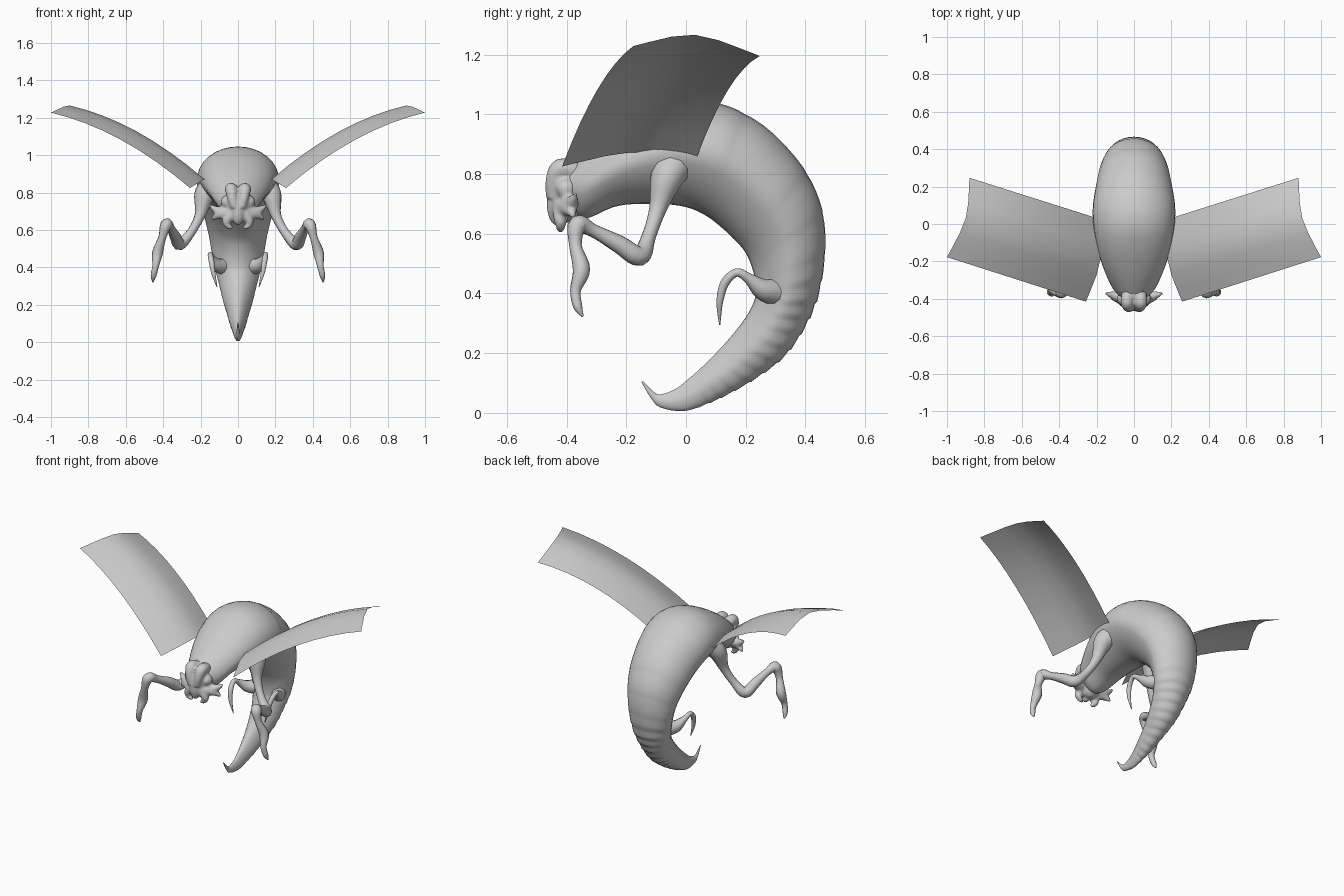
import bpy, bmesh, math
from mathutils import Vector

if "Cube" in bpy.data.objects:
    bpy.data.objects.remove(bpy.data.objects["Cube"])

grey = bpy.data.materials.new("chitin_grey")
grey.diffuse_color = (0.6, 0.6, 0.6, 1)
grey.use_nodes = True
grey.node_tree.nodes["Principled BSDF"].inputs["Base Color"].default_value = grey.diffuse_color


def finish(name, bm, angle=40, closed=True):
    if closed:
        bmesh.ops.recalc_face_normals(bm, faces=bm.faces)
    me = bpy.data.meshes.new(name)
    bm.to_mesh(me)
    bm.free()
    me.materials.append(grey)
    ob = bpy.data.objects.new(name, me)
    bpy.context.collection.objects.link(ob)
    bpy.ops.object.select_all(action='DESELECT')
    bpy.context.view_layer.objects.active = ob
    ob.select_set(True)
    bpy.ops.object.shade_smooth_by_angle(angle=math.radians(angle))
    return ob


def spline(rows, t):
    """Catmull-Rom sample through rows of numbers."""
    n = len(rows) - 1
    i = min(int(t), n - 1)
    u = t - i
    a, b, c, d = (rows[max(0, min(n, i + k))] for k in (-1, 0, 1, 2))
    return [0.5 * (2 * q + (r - p) * u + (2 * p - 5 * q + 4 * r - s) * u * u
                   + (3 * q - p - 3 * r + s) * u ** 3)
            for p, q, r, s in zip(a, b, c, d)]


def skin(name, rings, angle=40):
    bm = bmesh.new()
    vs = [[bm.verts.new(p) for p in ring] for ring in rings]
    n = len(vs[0])
    for r0, r1 in zip(vs, vs[1:]):
        for k in range(n):
            bm.faces.new((r0[k], r0[(k + 1) % n], r1[(k + 1) % n], r1[k]))
    bm.faces.new(vs[0])
    bm.faces.new(vs[-1])
    return finish(name, bm, angle)


def limb(name, rows, side, steps=5, sides=10):
    """Tapered tube through (x, y, z, radius) rows, mirrored by side."""
    pts = [spline(rows, i / steps) for i in range((len(rows) - 1) * steps + 1)]
    pos = [Vector((p[0] * side, p[1], p[2])) for p in pts]
    rings, ref = [], Vector((1, 0.2, 0.1))
    for i, p in enumerate(pos):
        tan = (pos[min(i + 1, len(pos) - 1)] - pos[max(i - 1, 0)]).normalized()
        ref = (ref - tan * ref.dot(tan)).normalized()
        other = tan.cross(ref)
        r = max(pts[i][3], 0.002)
        rings.append([p + r * (math.cos(a) * ref + math.sin(a) * other)
                      for a in (2 * math.pi * k / sides for k in range(sides))])
    return skin(name, rings, 60)


def blob(name, centre, radii):
    bm = bmesh.new()
    bmesh.ops.create_uvsphere(bm, u_segments=16, v_segments=10, radius=1)
    for v in bm.verts:
        v.co = Vector(c + r * q for c, r, q in zip(centre, radii, v.co))
    return finish(name, bm, 60)


# Curled body: back (y, z), belly (y, z), half width
body = [(-.42, .80, -.40, .68, .05), (-.36, .85, -.34, .65, .11),
        (-.25, .93, -.24, .69, .16), (-.12, 1.005, -.15, .70, .195),
        (0, 1.045, -.03, .695, .216), (.13, 1.03, .05, .67, .22),
        (.27, .955, .12, .62, .205), (.40, .81, .19, .55, .182),
        (.458, .67, .22, .49, .158), (.465, .53, .233, .43, .14),
        (.445, .40, .23, .38, .122), (.40, .29, .20, .32, .10),
        (.33, .19, .15, .255, .08), (.24, .12, .10, .20, .06),
        (.14, .062, .055, .155, .045), (.06, .026, .01, .115, .03),
        (-.01, .006, -.035, .08, .02), (-.085, .018, -.08, .063, .013),
        (-.118, .05, -.105, .068, .008), (-.15, .105, -.143, .105, .003)]
lips = [0, 5.4, 7, 8, 9, 9.7] + [10.3 + .5 * i for i in range(11)]


def body_ring(t, swell):
    oy, oz, iy, iz, w = spline(body, t)
    mid = Vector((0, (oy + iy) / 2, (oz + iz) / 2))
    half = Vector((0, (oy - iy) / 2, (oz - iz) / 2))
    ring = []
    for k in range(32):
        a = 2 * math.pi * k / 32
        s, c = math.sin(a), math.cos(a)
        wide = w * c * (1 - .25 * max(0, -s))      # narrower belly
        fade = min(1, max(0, s + .25))             # plates fade towards the belly
        ring.append(mid + (half * s + Vector((wide, 0, 0))) * (1 + swell * fade))
    return ring


rings = []
for a, b in zip(lips, lips[1:] + [19]):
    last = b == 19
    amp = 0 if last else (.012 if a < 9.5 else .05)
    n = max(3, round((b - a) * 4))
    for i in range(n + 1):
        u = i / n
        rings.append(body_ring(a + (b - a) * u - (0 if last else .06 * u),
                               amp * (u - .5)))
skin("curled_body", rings, 50)

# Head: lobes and jaws fused into one smooth shell
parts = [blob("head", (0, -.395, .73), (.07, .065, .095)),
         blob("snout", (0, -.43, .70), (.035, .037, .075)),
         blob("forehead", (0, -.36, .78), (.065, .07, .06))]
for side in (1, -1):
    parts += [
        limb("brow", [(.03, -.35, .80, .03), (.036, -.39, .815, .034),
                      (.036, -.425, .815, .034), (.03, -.445, .77, .027),
                      (.02, -.45, .72, .02)], side),
        blob("eye", (.06 * side, -.40, .75), (.032, .035, .035)),
        limb("cheek_upper", [(.04, -.40, .70, .035), (.10, -.385, .70, .027),
                             (.15, -.37, .732, .007)], side),
        limb("cheek_lower", [(.04, -.41, .69, .035), (.10, -.39, .682, .025),
                             (.14, -.375, .657, .007)], side),
        limb("jaw", [(.03, -.42, .69, .03), (.06, -.42, .65, .024),
                     (.055, -.42, .625, .017), (.03, -.42, .61, .01)], side)]
bpy.ops.object.select_all(action='DESELECT')
for p in parts:
    p.select_set(True)
bpy.context.view_layer.objects.active = parts[0]
bpy.ops.object.join()
head = parts[0]
fuse = head.modifiers.new("fuse", 'REMESH')
fuse.mode = 'VOXEL'
fuse.voxel_size = .008
fuse.use_smooth_shade = True
soft = head.modifiers.new("soften", 'SMOOTH')
soft.iterations = 2

for side, tag in ((1, "right"), (-1, "left")):
    # Grasping foreleg
    limb("foreleg_" + tag, [(.15, -.035, .83, .06), (.18, -.065, .785, .055),
                            (.203, -.095, .68, .029), (.25, -.125, .59, .024),
                            (.31, -.155, .525, .033), (.335, -.225, .565, .03),
                            (.36, -.31, .61, .022), (.383, -.362, .63, .032),
                            (.405, -.37, .56, .021), (.43, -.35, .48, .029),
                            (.44, -.37, .41, .018), (.452, -.362, .355, .015),
                            (.455, -.345, .322, .003)], side)

    # Small hooked hind limb
    limb("hind_hook_" + tag, [(.08, .295, .405, .045), (.112, .255, .415, .036),
                              (.138, .21, .45, .018), (.148, .17, .47, .014),
                              (.142, .13, .435, .015), (.132, .113, .37, .011),
                              (.112, .113, .295, .002)], side)

    # Curved sheet wing: root and tip edges joined by an arched span
    root = [(.257, -.415, .825), (.18, -.19, .872), (.215, .037, .857)]
    tip = [(1, -.177, 1.228), (.90, .03, 1.266), (.88, .247, 1.195)]
    bm = bmesh.new()
    grid = []
    for i in range(9):
        u = i / 8
        row = []
        for j in range(7):
            p = Vector(spline(root, j / 3)).lerp(Vector(spline(tip, j / 3)), u)
            p.z += .23 * u * (1 - u)
            row.append(bm.verts.new((p.x * side, p.y, p.z)))
        grid.append(row)
    for r0, r1 in zip(grid, grid[1:]):
        for j in range(6):
            f = [r0[j], r1[j], r1[j + 1], r0[j + 1]]
            bm.faces.new(f if side > 0 else f[::-1])
    finish("wing_" + tag, bm, 60, closed=False)
